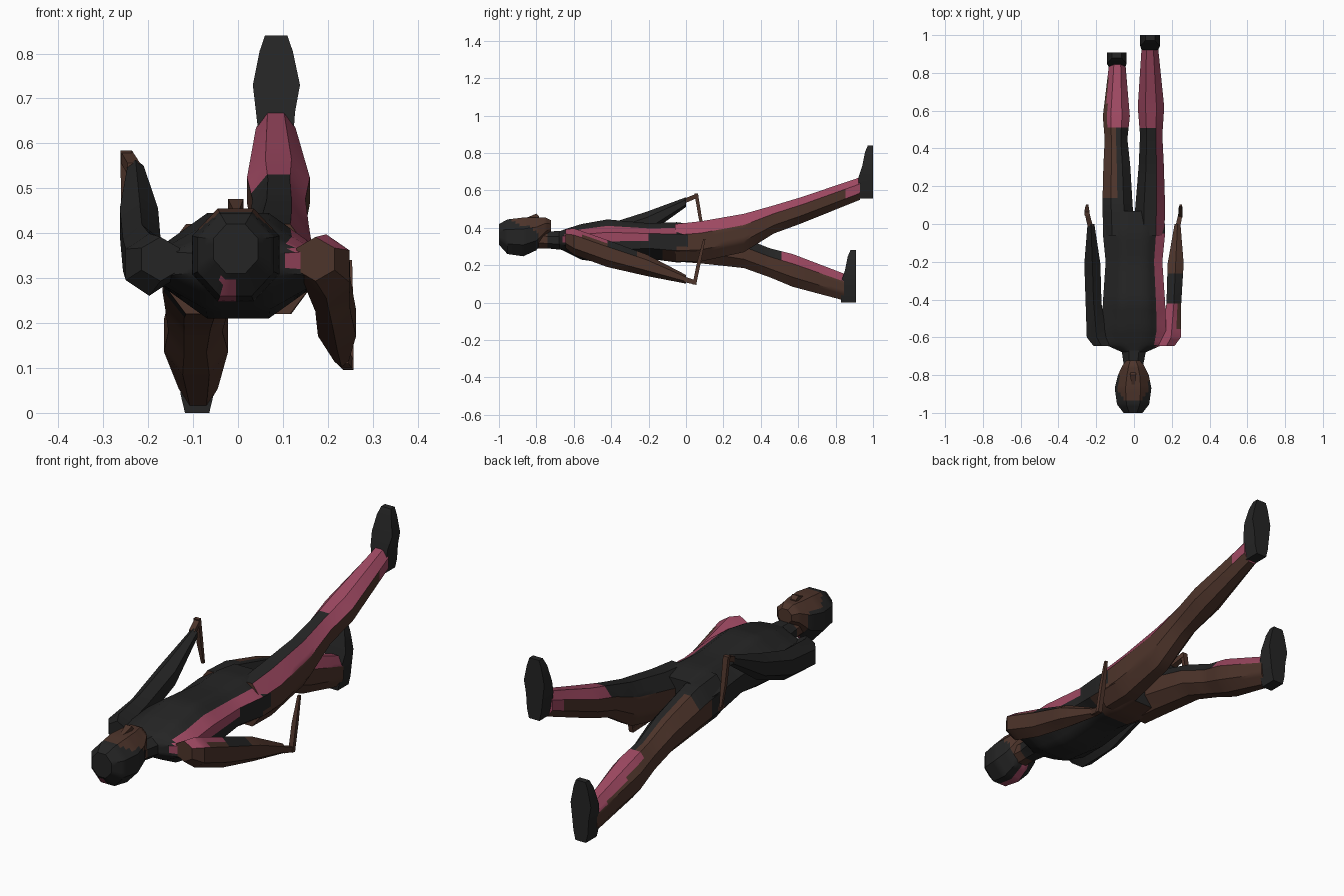
import bpy, bmesh, math

# Flat colours
COLOURS = [("black_cloth", (0.018, 0.018, 0.018, 1)),
           ("pink_cloth", (0.34, 0.065, 0.12, 1)),
           ("brown_skin", (0.076, 0.035, 0.024, 1))]
MATS = []
for n, c in COLOURS:
    m = bpy.data.materials.new(n)
    m.diffuse_color = c
    MATS.append(m)
BLACK, PINK, BROWN = 0, 1, 2


def loft(name, rings, colour, axis="y", sides=8, cuts=3):
    """Rings are (position, x_lo, x_hi, other_lo, other_hi) along the axis."""
    bm = bmesh.new()
    loops = []
    k = 1 / math.cos(math.pi / sides)
    for p, x0, x1, o0, o1 in rings:
        loop = []
        for i in range(sides):
            a = math.pi * (2 * i + 1) / sides
            x = (x0 + x1) / 2 + (x1 - x0) / 2 * k * math.cos(a)
            o = (o0 + o1) / 2 + (o1 - o0) / 2 * k * math.sin(a)
            loop.append(bm.verts.new((x, p, o) if axis == "y" else (x, o, p)))
        loops.append(loop)
    for a, b in zip(loops, loops[1:]):
        for i in range(sides):
            j = (i + 1) % sides
            bm.faces.new((a[i], a[j], b[j], b[i]))
    bm.faces.new(loops[0])
    bm.faces.new(loops[-1])
    bmesh.ops.recalc_face_normals(bm, faces=bm.faces[:])
    # Finer faces give cleaner colour borders
    if callable(colour) and cuts:
        bmesh.ops.subdivide_edges(bm, edges=bm.edges[:], cuts=cuts, use_grid_fill=True)
    bm.normal_update()
    for f in bm.faces:
        f.material_index = colour(f.calc_center_median(), f.normal) if callable(colour) else colour
    me = bpy.data.meshes.new(name)
    bm.to_mesh(me)
    bm.free()
    for m in MATS:
        me.materials.append(m)
    ob = bpy.data.objects.new(name, me)
    bpy.context.collection.objects.link(ob)
    bpy.context.view_layer.objects.active = ob
    ob.select_set(True)
    bpy.ops.object.shade_smooth_by_angle(angle=math.radians(35))
    ob.select_set(False)
    return ob


def flip(rings, dx=0, dp=0, do=0):
    """Mirror rings in x and shift them."""
    return [(p + dp, dx - x1, dx - x0, a + do, b + do) for p, x0, x1, a, b in rings]


# Colour rules
def torso_colour(c, n):
    if c.y < -0.2:
        return PINK if c.x > 0.115 and 0.32 < c.z < 0.41 else BLACK
    if c.x > 0.115 and c.z > 0.375:
        return PINK
    return BROWN if c.y > -0.12 and c.z < 0.29 else BLACK


def right_leg_colour(c, n):
    if n.z > 0.25:
        if c.y < 0.5:
            return PINK if c.x > 0.112 else BLACK
        return PINK
    return PINK if c.y > 0.88 and n.z > -0.4 else BROWN


def left_leg_colour(c, n):
    if n.z > 0.3:
        if c.y < 0.5:
            return BROWN if c.x < -0.09 and c.y > 0.15 else BLACK
        return PINK if c.x > -0.14 else BROWN
    return BLACK if n.x < -0.5 and c.y < 0.05 else BROWN


def right_arm_colour(c, n):
    if n.z > 0.2:
        if c.y < -0.56:
            return PINK
        if c.y < -0.42:
            return BROWN if c.x > 0.225 else PINK
        if c.y < -0.28:
            return BLACK
    return BROWN


def head_colour(c, n):
    if c.z < 0.3 and abs(c.x + 0.02) < 0.02:
        return PINK
    face = c.y > -0.945 and c.z > 0.37 - 0.55 * (c.y + 0.8) and abs(c.x) < 0.08
    return BROWN if face or (c.y > -0.79 and c.z > 0.33) else BLACK


# Torso
loft("torso", [(-0.68, -0.06, 0.06, 0.29, 0.38),
               (-0.64, -0.15, 0.15, 0.27, 0.395),
               (-0.56, -0.17, 0.17, 0.23, 0.42),
               (-0.42, -0.165, 0.165, 0.21, 0.445),
               (-0.20, -0.15, 0.15, 0.235, 0.425),
               (-0.05, -0.165, 0.165, 0.215, 0.43),
               (0.07, -0.16, 0.16, 0.22, 0.415)], torso_colour)

# Neck, head, nose
loft("neck", [(-0.83, -0.055, 0.05, 0.29, 0.40),
              (-0.74, -0.055, 0.05, 0.29, 0.38),
              (-0.64, -0.07, 0.07, 0.28, 0.385)],
     lambda c, n: BROWN if c.y < -0.74 else BLACK)
loft("head", [(-1.0, -0.055, 0.045, 0.31, 0.42),
              (-0.955, -0.09, 0.08, 0.26, 0.445),
              (-0.87, -0.102, 0.092, 0.248, 0.455),
              (-0.80, -0.085, 0.078, 0.28, 0.455),
              (-0.75, -0.062, 0.054, 0.35, 0.455),
              (-0.722, -0.04, 0.03, 0.375, 0.44)], head_colour)
loft("nose", [(-0.85, -0.012, 0.004, 0.43, 0.455),
              (-0.80, -0.022, 0.012, 0.43, 0.476),
              (-0.785, -0.018, 0.008, 0.43, 0.46)], BROWN, sides=4)

# Legs: one raised, one lowered
loft("right_leg", [(-0.06, 0.01, 0.16, 0.22, 0.42),
                   (0.08, 0.006, 0.165, 0.22, 0.435),
                   (0.31, 0.025, 0.158, 0.27, 0.475),
                   (0.47, 0.032, 0.15, 0.37, 0.52),
                   (0.62, 0.02, 0.16, 0.425, 0.565),
                   (0.93, 0.04, 0.128, 0.55, 0.67)], right_leg_colour)
loft("left_leg", [(-0.06, -0.16, -0.01, 0.22, 0.42),
                  (0.08, -0.168, -0.006, 0.21, 0.41),
                  (0.31, -0.162, -0.02, 0.185, 0.345),
                  (0.45, -0.155, -0.035, 0.135, 0.29),
                  (0.57, -0.165, -0.022, 0.085, 0.26),
                  (0.845, -0.132, -0.045, 0.012, 0.155)], left_leg_colour)

# Feet, soles facing +y
foot = [(0.558, 0.058, 0.112, 0.92, 1.0),
        (0.60, 0.048, 0.122, 0.92, 1.0),
        (0.67, 0.04, 0.127, 0.922, 1.0),
        (0.73, 0.033, 0.138, 0.942, 1.0),
        (0.805, 0.048, 0.122, 0.957, 1.0),
        (0.84, 0.06, 0.11, 0.972, 1.0)]
loft("right_foot", foot, BLACK, axis="z", sides=4)
loft("left_foot", flip(foot, dx=-0.006, dp=-0.558, do=-0.092), BLACK, axis="z", sides=4)

# Arms
loft("right_arm", [(-0.645, 0.13, 0.215, 0.30, 0.385),
                   (-0.60, 0.145, 0.248, 0.265, 0.388),
                   (-0.42, 0.172, 0.25, 0.20, 0.325),
                   (-0.21, 0.178, 0.263, 0.15, 0.25),
                   (0.0, 0.215, 0.246, 0.105, 0.145)], right_arm_colour, sides=6)
loft("left_arm", [(-0.645, -0.215, -0.13, 0.30, 0.385),
                  (-0.60, -0.25, -0.145, 0.27, 0.39),
                  (-0.42, -0.256, -0.172, 0.29, 0.41),
                  (-0.21, -0.263, -0.178, 0.37, 0.478),
                  (0.0, -0.246, -0.21, 0.515, 0.56)], BLACK, sides=6)

# Hands: a short palm and thin bent fingers
palm = [(-0.01, 0.22, 0.246, 0.11, 0.14), (0.055, 0.235, 0.257, 0.095, 0.118)]
loft("right_palm", palm, BROWN, sides=4)
loft("right_fingers", [(0.098, 0.235, 0.257, 0.035, 0.055),
                       (0.22, 0.235, 0.257, 0.06, 0.08),
                       (0.34, 0.242, 0.254, 0.092, 0.104)], BROWN, axis="z", sides=4)
loft("left_palm", [(-0.01, -0.246, -0.218, 0.53, 0.556),
                   (0.06, -0.262, -0.236, 0.56, 0.584)], BROWN, sides=4)
loft("left_fingers", [(0.36, -0.254, -0.242, 0.09, 0.102),
                      (0.46, -0.26, -0.238, 0.066, 0.084),
                      (0.584, -0.262, -0.236, 0.045, 0.064)], BROWN, axis="z", sides=4)
